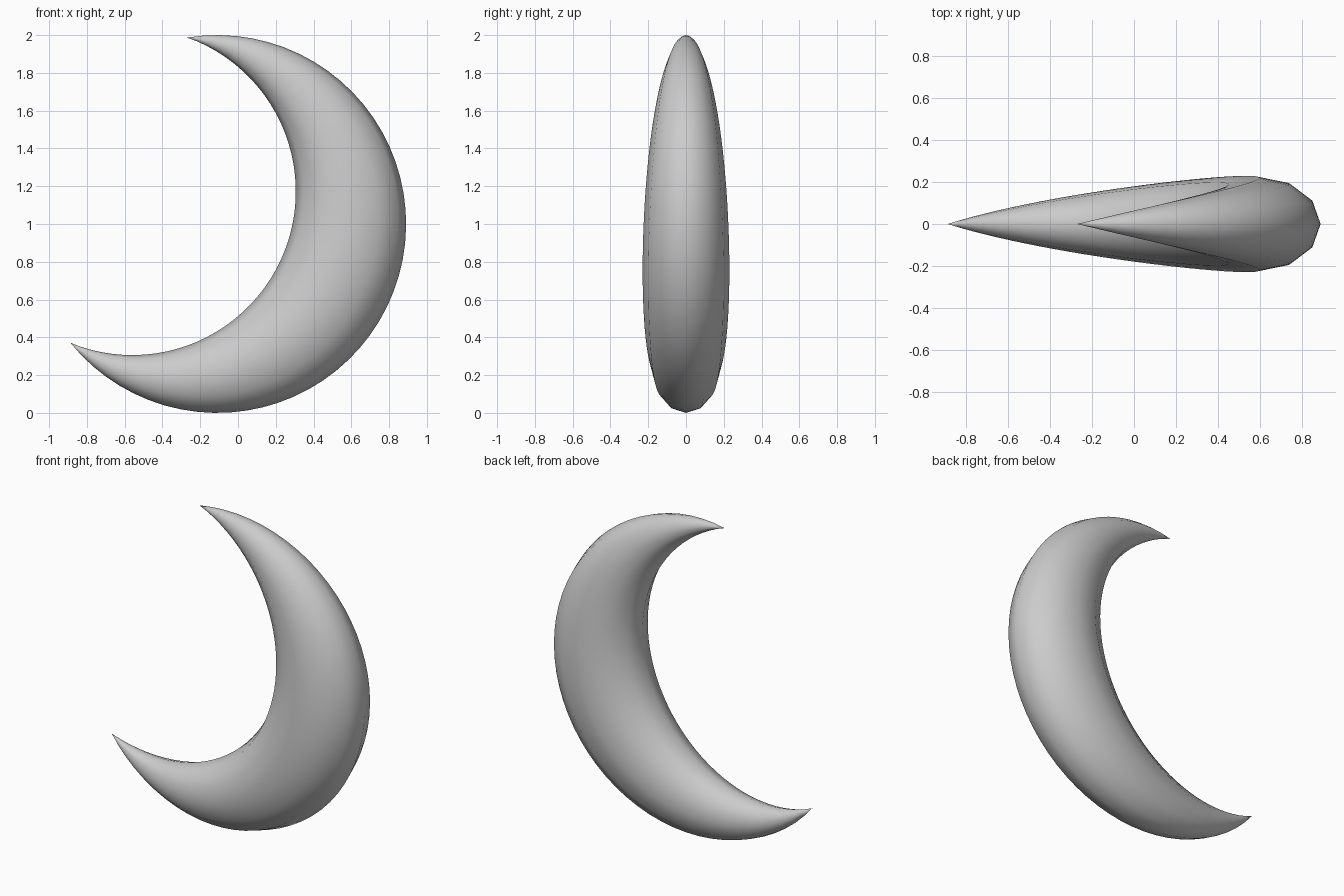
import bpy, bmesh, math

if "Cube" in bpy.data.objects:
    bpy.data.objects.remove(bpy.data.objects["Cube"])

SECTIONS, SIDES = 48, 12
AXIS = math.radians(-20.9)                 # direction of the thickest section
OUTER = (-0.11, 1.0, 1.0, math.radians(120.2))       # centre x, z, radius, half sweep
INNER = (-0.56, 1.172, 0.866, math.radians(91.6) - math.radians(21.0))
# the inner arc sweeps a smaller angle about its own centre
INNER_SWEEP = math.radians(91.5)
DEPTH = 0.373                              # half depth relative to width


def arc(cx, cz, r, angle):
    return cx + r * math.cos(angle), cz + r * math.sin(angle)


# Crescent: elliptical rings spanning the outer and inner arcs
bm = bmesh.new()
rings = []
for i in range(1, SECTIONS):
    t = 2 * i / SECTIONS - 1
    ox, oz = arc(*OUTER[:3], AXIS + t * OUTER[3])
    ix, iz = arc(*INNER[:3], AXIS + t * INNER_SWEEP)
    mx, mz = (ox + ix) / 2, (oz + iz) / 2
    hx, hz = (ox - ix) / 2, (oz - iz) / 2
    depth = 2 * math.hypot(hx, hz) * DEPTH
    ring = []
    for k in range(SIDES):
        a = 2 * math.pi * k / SIDES
        c, s = math.cos(a), math.sin(a)
        ring.append(bm.verts.new((mx + hx * c, depth * s, mz + hz * c)))
    rings.append(ring)

for a, b in zip(rings, rings[1:]):
    for k in range(SIDES):
        n = (k + 1) % SIDES
        bm.faces.new((a[k], a[n], b[n], b[k]))

# Pointed tips
for ring, sign in ((rings[0], -1), (rings[-1], 1)):
    x, z = arc(*OUTER[:3], AXIS + sign * OUTER[3])
    tip = bm.verts.new((x, 0, z))
    for k in range(SIDES):
        bm.faces.new((ring[k], ring[(k + 1) % SIDES], tip))

bmesh.ops.recalc_face_normals(bm, faces=bm.faces)
for f in bm.faces:
    f.smooth = True
mesh = bpy.data.meshes.new("crescent")
bm.to_mesh(mesh)
bm.free()
crescent = bpy.data.objects.new("crescent", mesh)
bpy.context.collection.objects.link(crescent)

grey = bpy.data.materials.new("light grey")
grey.diffuse_color = (0.6, 0.6, 0.6, 1)
grey.use_nodes = True
grey.node_tree.nodes["Principled BSDF"].inputs["Base Color"].default_value = grey.diffuse_color
mesh.materials.append(grey)
